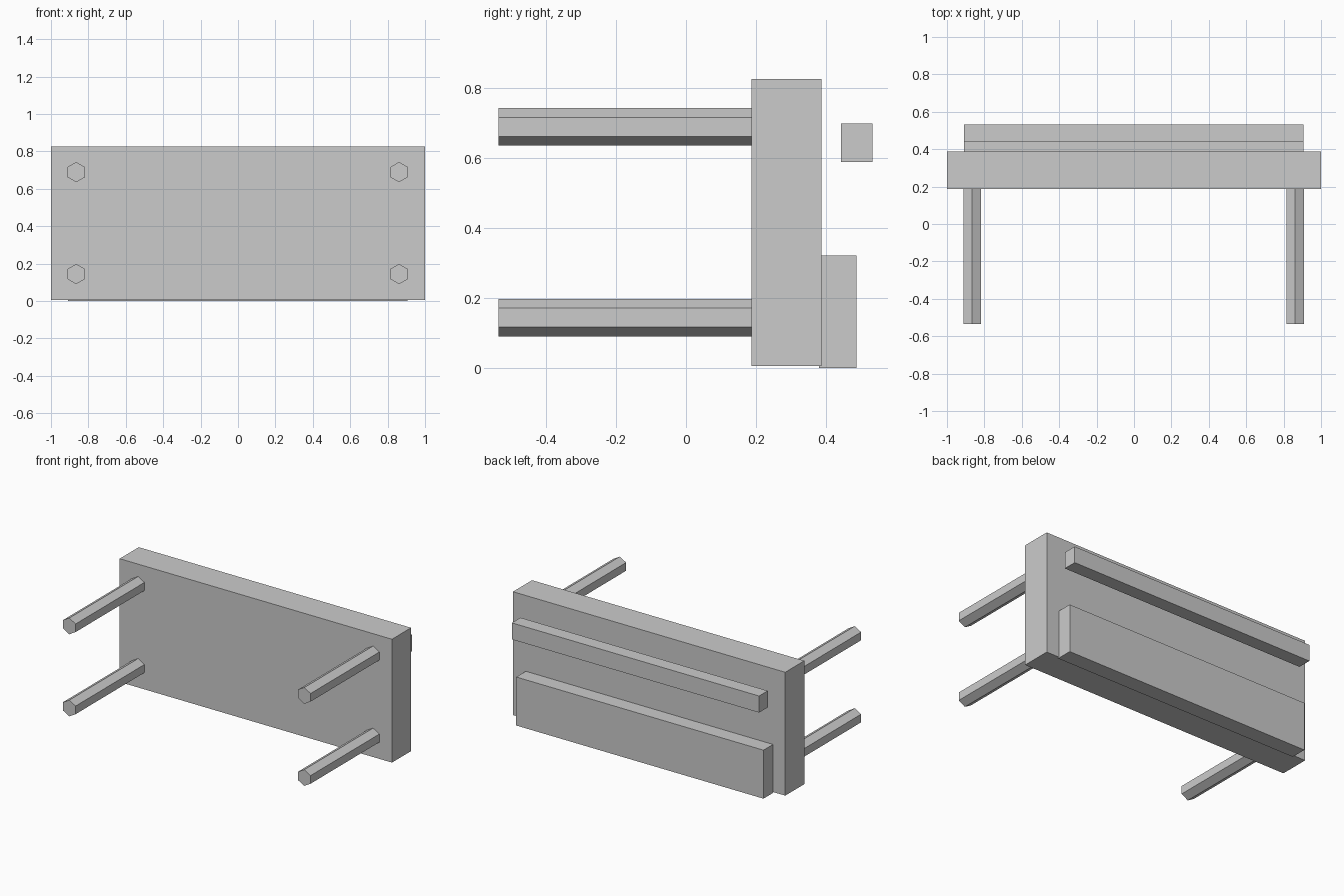
import bpy
from math import pi

cube = bpy.data.objects.get("Cube")
if cube:
    bpy.data.objects.remove(cube, do_unlink=True)

# Single plain grey for every part
grey = bpy.data.materials.new("plain grey")
grey.use_nodes = True
colour = (0.6, 0.6, 0.6, 1)
grey.diffuse_color = colour
grey.node_tree.nodes["Principled BSDF"].inputs["Base Color"].default_value = colour


def box(name, low, high):
    centre = [(a + b) / 2 for a, b in zip(low, high)]
    bpy.ops.mesh.primitive_cube_add(size=1, location=centre)
    obj = bpy.context.object
    obj.name = name
    obj.scale = [b - a for a, b in zip(low, high)]
    bpy.ops.object.transform_apply(location=False, rotation=False, scale=True)
    obj.data.materials.append(grey)


def leg(name, x, z):
    # Six-sided rod running front to back, with a corner pointing up
    front, back = -0.535, 0.19
    bpy.ops.mesh.primitive_cylinder_add(
        vertices=6, radius=0.054, depth=back - front,
        location=(x, (front + back) / 2, z), rotation=(pi / 2, 0, 0))
    obj = bpy.context.object
    obj.name = name
    obj.data.materials.append(grey)


# Main slab and the two strips behind it
box("table_slab", (-1, 0.187, 0.006), (1, 0.387, 0.825))
box("lower_board", (-0.91, 0.38, 0), (0.906, 0.487, 0.322))
box("upper_rail", (-0.91, 0.442, 0.589), (0.906, 0.533, 0.699))

# Four legs
for side, x in (("right", -0.865), ("left", 0.861)):
    for level, z in (("lower", 0.144), ("upper", 0.689)):
        leg(f"{level}_{side}_leg", x, z)
